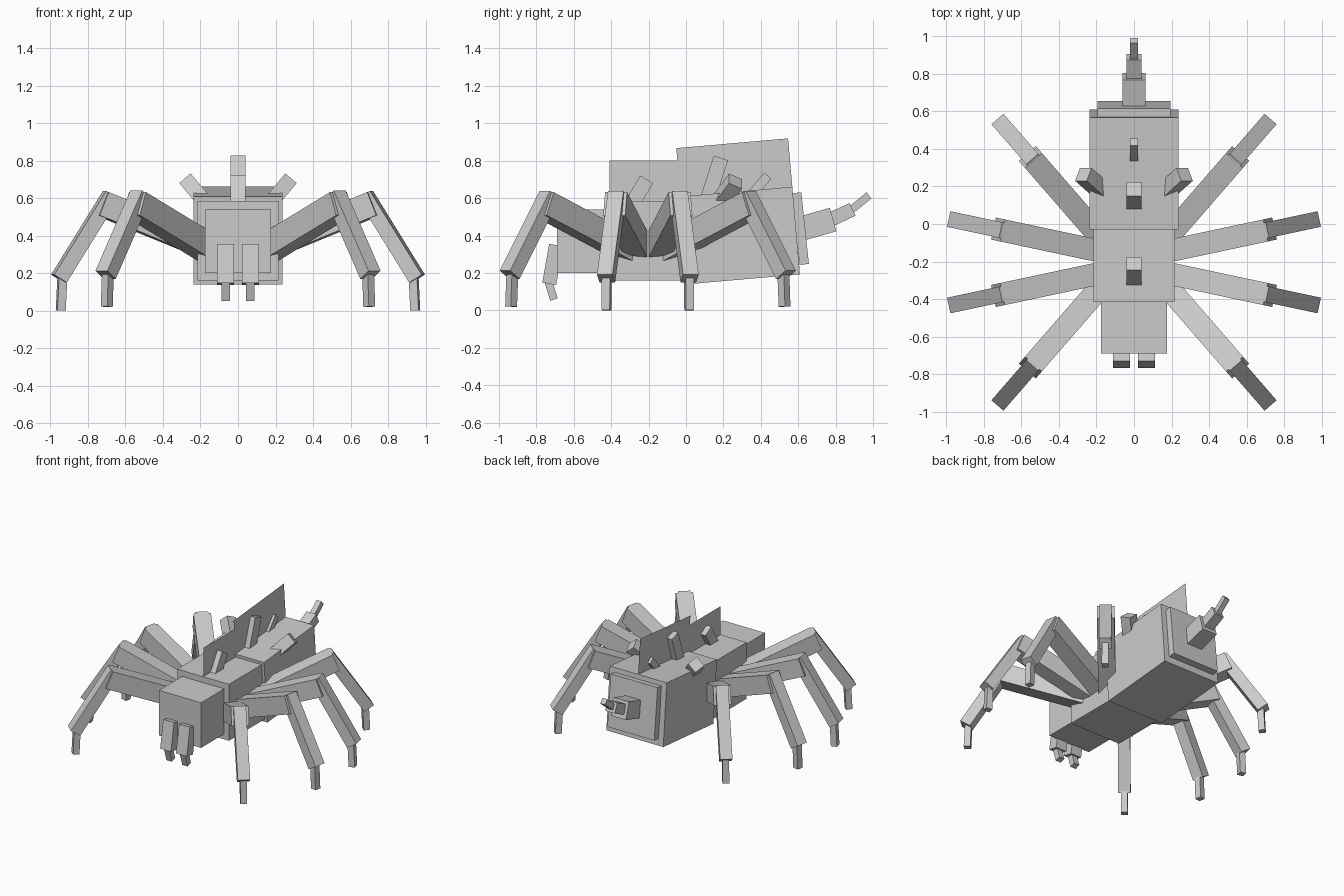
import bpy, bmesh
from math import radians, cos, sin
from mathutils import Matrix, Vector, Euler

cube = bpy.data.objects.get("Cube")
if cube:
    bpy.data.objects.remove(cube, do_unlink=True)

GREY = (0.6, 0.6, 0.6, 1.0)
mat = bpy.data.materials.new("plain_grey")
mat.use_nodes = True
mat.diffuse_color = GREY
mat.node_tree.nodes["Principled BSDF"].inputs["Base Color"].default_value = GREY


def add_object(name, bm):
    mesh = bpy.data.meshes.new(name)
    bm.to_mesh(mesh)
    bm.free()
    mesh.materials.append(mat)
    obj = bpy.data.objects.new(name, mesh)
    bpy.context.collection.objects.link(obj)
    return obj


def box(name, size, matrix):
    bm = bmesh.new()
    bmesh.ops.create_cube(bm, size=1)
    bm.transform(matrix @ Matrix.Diagonal((*size, 1)))
    return add_object(name, bm)


def tilted(name, center, size, pitch=0):
    """Box turned about the side-to-side axis; positive pitch lifts the rear."""
    return box(name, size, Matrix.Translation(center) @ Matrix.Rotation(radians(pitch), 4, 'X'))


def spine(name, tip, size, pitch, roll=0):
    """Box hanging below its end-cap centre."""
    m = Matrix.Translation(tip) @ Euler((radians(pitch), radians(roll), 0)).to_matrix().to_4x4()
    return box(name, size, m @ Matrix.Translation((0, 0, -size[2] / 2)))


def beam(name, start, end, width, thick):
    """Box between two points, its width kept horizontal."""
    start, end = Vector(start), Vector(end)
    z = (end - start).normalized()
    flat = Vector((start.x + end.x, start.y + end.y, 0)) if abs(z.z) > 0.999 else z
    y = Vector((0, 0, 1)).cross(flat).normalized()
    x = y.cross(z)
    m = Matrix((x, y, z)).transposed().to_4x4()
    m.translation = (start + end) / 2
    return box(name, (thick, width, (end - start).length), m)


def fin(name, center, length, low, high, pitch=0):
    """Paper-thin upright crest along the body axis."""
    bm = bmesh.new()
    h = length / 2
    bm.faces.new([bm.verts.new(p) for p in ((0, -h, low), (0, h, low), (0, h, high), (0, -h, high))])
    bm.transform(Matrix.Translation(center) @ Matrix.Rotation(radians(pitch), 4, 'X'))
    return add_object(name, bm)


# Body
tilted("head", (0, -0.54, 0.37), (0.35, 0.3, 0.34))
tilted("thorax", (0, -0.2, 0.372), (0.43, 0.43, 0.425))
abdomen_center = (0, 0.29, 0.4)
tilted("abdomen", abdomen_center, (0.474, 0.6, 0.47), 5)
tilted("rear_plate", (0, 0.612, 0.437), (0.39, 0.05, 0.385), 6)

# Crests
fin("thorax_fin", (0, -0.215, 0), 0.39, 0.585, 0.80)
fin("abdomen_fin", abdomen_center, 0.6, 0.235, 0.495, 5)

# Tail
tilted("tail_base", (0, 0.705, 0.462), (0.125, 0.17, 0.13), 16)
tilted("tail_middle", (0, 0.827, 0.51), (0.08, 0.14, 0.075), 25)
tilted("tail_tip", (0, 0.93, 0.575), (0.04, 0.125, 0.042), 39)

# Back spines
spine("front_spine", (0, -0.21, 0.70), (0.08, 0.08, 0.25), -31)
spine("middle_spine", (0, 0.187, 0.815), (0.08, 0.08, 0.25), -18)
spine("rear_spine", (0, 0.437, 0.72), (0.04, 0.05, 0.15), -40)

for side, s in (("left", 1), ("right", -1)):
    spine(side + "_side_spine", (s * 0.27, 0.265, 0.69), (0.08, 0.08, 0.19), -30, s * 40)

    # Fangs
    tilted(side + "_fang_base", (s * 0.066, -0.713, 0.245), (0.09, 0.075, 0.21), -10)
    tilted(side + "_fang_tip", (s * 0.066, -0.722, 0.11), (0.045, 0.042, 0.11), 17)

    # Legs: hip y, heading, lift of the foot
    legs = (("front", -0.36, -49, 0.02), ("mid_front", -0.267, -12, 0),
            ("mid_rear", -0.141, 12, 0), ("rear", -0.048, 49, 0.02))
    for place, hip_y, heading, lift in legs:
        a = radians(heading)

        def at(r, z):
            return (s * (0.2 + r * cos(a)), hip_y + r * sin(a), z)

        name = side + "_" + place
        beam(name + "_thigh", at(-0.08, 0.323), at(0.537, 0.57), 0.12, 0.133)
        beam(name + "_shin", at(0.489, 0.617), at(0.772, 0.17 + lift), 0.085, 0.08)
        beam(name + "_foot", at(0.752, 0.2 + lift), at(0.762, lift), 0.045, 0.045)
